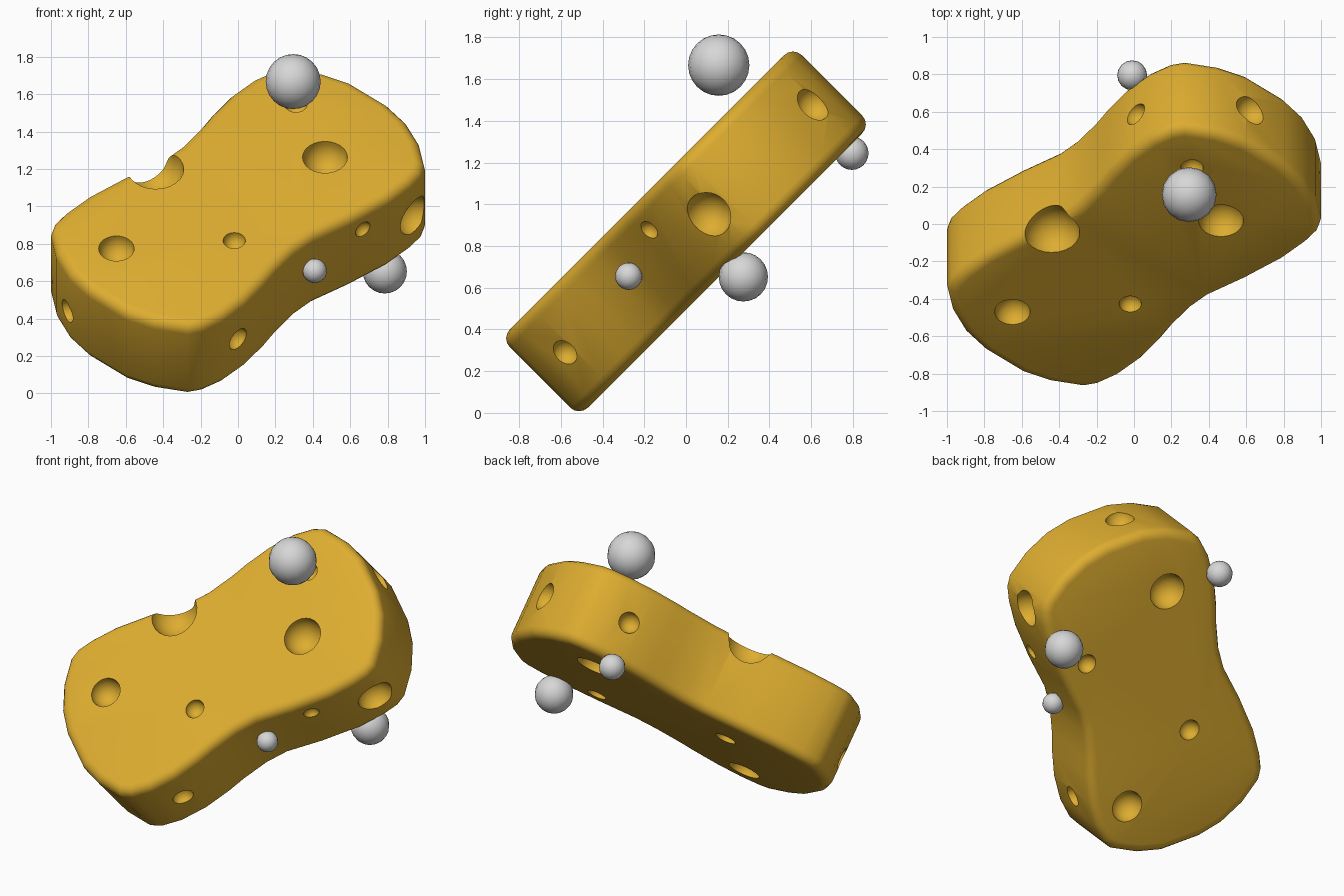
import bpy, bmesh, math
from mathutils import Matrix, Vector

default_cube = bpy.data.objects.get("Cube")
if default_cube:
    bpy.data.objects.remove(default_cube, do_unlink=True)


def make_material(name, colour):
    material = bpy.data.materials.new(name)
    material.use_nodes = True
    material.diffuse_color = (*colour, 1)
    shader = next(n for n in material.node_tree.nodes if n.type == "BSDF_PRINCIPLED")
    shader.inputs["Base Color"].default_value = (*colour, 1)
    return material


def make_object(name, bm, material):
    mesh = bpy.data.meshes.new(name)
    bm.to_mesh(mesh)
    bm.free()
    mesh.materials.append(material)
    obj = bpy.data.objects.new(name, mesh)
    bpy.context.collection.objects.link(obj)
    return obj


def add_ball(bm, centre, radius, segments, rings):
    bmesh.ops.create_uvsphere(bm, u_segments=segments, v_segments=rings,
                              radius=radius, matrix=Matrix.Translation(centre))


def select_only(obj):
    bpy.ops.object.select_all(action="DESELECT")
    obj.select_set(True)
    bpy.context.view_layer.objects.active = obj


gold = make_material("sponge gold", (0.73, 0.42, 0.03))
grey = make_material("bubble grey", (0.68, 0.68, 0.68))

# The slab is modelled flat, then leaned back by this transform
HALF = 0.265
lean = Matrix.Translation((0, 0, 0.87)) @ Matrix.Rotation(math.radians(45), 4, "X")

# Peanut outline: one half, repeated by a half turn
half_outline = [
    (1, 0.25), (0.97, 0.42), (0.9, 0.58), (0.8, 0.71), (0.6, 0.88),
    (0.45, 0.95), (0.27, 0.99), (0.19, 0.97), (0.08, 0.9), (-0.04, 0.78),
    (-0.14, 0.64), (-0.2, 0.54), (-0.3, 0.4), (-0.4, 0.3), (-0.6, 0.17),
    (-0.8, 0.02), (-0.92, -0.1), (-0.98, -0.18)]
outline = half_outline + [(-x, -y) for x, y in half_outline]

# Sponge body with rounded rims
bm = bmesh.new()
base = bm.faces.new([bm.verts.new((x, y, -HALF)) for x, y in outline])
top = bmesh.ops.extrude_face_region(bm, geom=[base], use_keep_orig=True)["geom"]
bmesh.ops.translate(bm, vec=(0, 0, 2 * HALF),
                    verts=[v for v in top if isinstance(v, bmesh.types.BMVert)])
bmesh.ops.recalc_face_normals(bm, faces=bm.faces)
rims = [e for e in bm.edges if abs(e.verts[0].co.z - e.verts[1].co.z) < 0.01]
bmesh.ops.bevel(bm, geom=rims, offset=0.06, segments=4, profile=0.5,
                affect="EDGES", clamp_overlap=True)
sponge = make_object("sponge_body", bm, gold)

# Pores: x, y, radius on each broad face, and x, y, height, radius on the rim
front_pores = [(-0.65, -0.4, 0.095), (-0.02, -0.34, 0.06), (0.465, 0.29, 0.12),
               (0.31, 0.69, 0.06), (-0.44, 0.2, 0.15)]
back_pores = [(0.25, 0.6, 0.115), (0.53, 0, 0.06), (-0.36, -0.13, 0.065),
              (-0.21, -0.71, 0.1)]
rim_pores = [(0.95, 0.13, -0.02, 0.115), (0.675, -0.13, 0.13, 0.05),
             (0, -0.82, 0, 0.065), (-0.92, -0.55, -0.06, 0.065),
             (0.63, 0.87, 0, 0.09), (0.01, 0.83, 0, 0.065)]
pores = [(x, y, HALF, r) for x, y, r in front_pores]
pores += [(x, y, -HALF, r) for x, y, r in back_pores] + rim_pores
bm = bmesh.new()
for x, y, z, radius in pores:
    add_ball(bm, (x, y, z), radius, 24, 16)
cutter = make_object("pore_cutter", bm, gold)
cutter.hide_render = True

select_only(sponge)
cut = sponge.modifiers.new("pores", "BOOLEAN")
cut.operation = "DIFFERENCE"
cut.solver = "EXACT"
cut.object = cutter
bpy.ops.object.modifier_apply(modifier=cut.name)
bpy.data.objects.remove(cutter, do_unlink=True)
sponge.data.transform(lean)
bpy.ops.object.shade_smooth_by_angle(angle=math.radians(35))

# Floating bubbles around the sponge
bubbles = {
    "large_top_bubble": ((0.295, 0.157, 1.667), 0.147),
    "lower_back_bubble": ((0.785, 0.275, 0.652), 0.118),
    "small_front_bubble": ((0.41, -0.275, 0.655), 0.065),
    "upper_back_bubble": ((-0.01, 0.795, 1.245), 0.08)}
for name, (centre, radius) in bubbles.items():
    bm = bmesh.new()
    add_ball(bm, (0, 0, 0), radius, 16, 12)
    bubble = make_object(name, bm, grey)
    bubble.data.transform(Matrix.Translation(Vector(centre)))
    select_only(bubble)
    bpy.ops.object.shade_smooth_by_angle(angle=math.radians(40))
